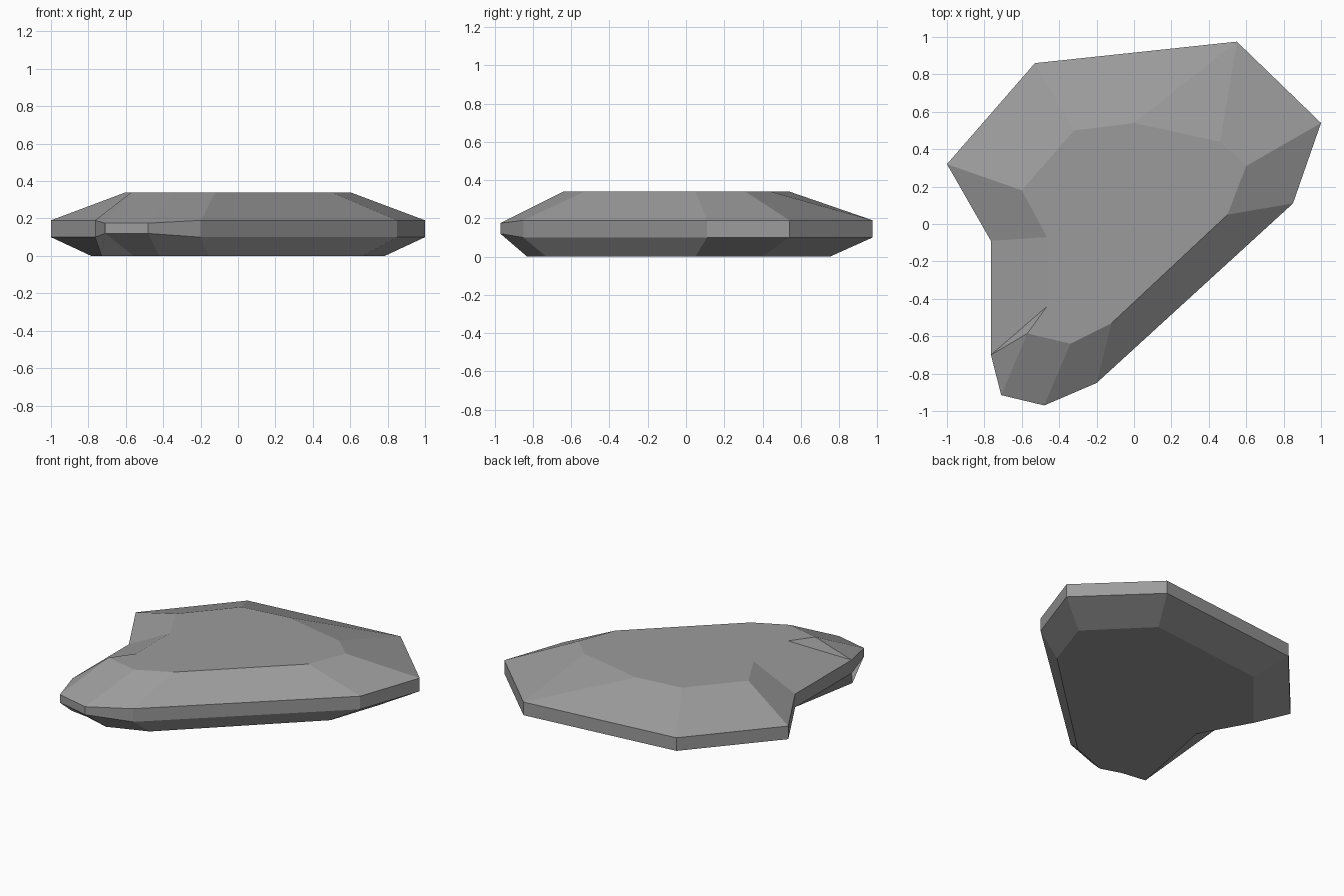
import bpy
import bmesh

default_cube = bpy.data.objects.get("Cube")
if default_cube:
    bpy.data.objects.remove(default_cube, do_unlink=True)

TOP_HEIGHT = 0.34

# Each outline corner, with the plateau corners it slopes up to
outline = [
    ((-1, .32), [(-.6, .18)]),
    ((-.53, .86), [(-.32, .5)]),
    ((.55, .975), [(0, .54), (.46, .44)]),
    ((1, .54), [(.6, .31)]),
    ((.85, .11), [(.5, .05)]),
    ((-.2, -.85), [(-.12, -.53)]),
    ((-.48, -.97), [(-.34, -.64)]),
    ((-.71, -.915), [(-.57, -.585)]),
    ((-.765, -.7), [(-.57, -.585), (-.465, -.44)]),
    ((-.765, -.09), [(-.465, -.07)]),
]
nose_corners = {6, 7}              # the rim is thinner here
underside_exceptions = {6: (-.42, -.83), 8: (-.73, -.76)}


def make_material(name, colour):
    material = bpy.data.materials.new(name)
    material.use_nodes = True
    material.diffuse_color = colour
    shader = material.node_tree.nodes["Principled BSDF"]
    shader.inputs["Base Color"].default_value = colour
    shader.inputs["Roughness"].default_value = 0.9
    return material


def underside_corner(index, x, y):
    """Shrink the outline towards the middle for the flat base."""
    return underside_exceptions.get(index, (x * .785, y * .813 - .04))


def build_rock():
    bm = bmesh.new()
    upper_rim, lower_rim, base, plateau = [], [], [], []
    shared = {}

    # Corner rings from plateau to base
    for index, ((x, y), tops) in enumerate(outline):
        low, high = (.12, .175) if index in nose_corners else (.1, .19)
        upper_rim.append(bm.verts.new((x, y, high)))
        lower_rim.append(bm.verts.new((x, y, low)))
        base.append(bm.verts.new((*underside_corner(index, x, y), 0)))
        for top in tops:
            if top not in shared:
                shared[top] = bm.verts.new((*top, TOP_HEIGHT))
        plateau.append([shared[top] for top in tops])

    def add_face(*corners):
        bm.faces.new(list(dict.fromkeys(corners)))

    # Sloped shoulder, upright rim and undercut
    count = len(outline)
    for i in range(count):
        j = (i + 1) % count
        add_face(upper_rim[i], upper_rim[j], plateau[j][0], plateau[i][-1])
        add_face(lower_rim[i], lower_rim[j], upper_rim[j], upper_rim[i])
        add_face(base[i], base[j], lower_rim[j], lower_rim[i])
        if len(plateau[i]) > 1:
            add_face(upper_rim[i], *plateau[i])

    # Flat plateau and base
    add_face(*shared.values())
    add_face(*base)
    bmesh.ops.recalc_face_normals(bm, faces=bm.faces[:])

    mesh = bpy.data.meshes.new("flat_rock")
    bm.to_mesh(mesh)
    bm.free()
    rock = bpy.data.objects.new("flat_rock", mesh)
    bpy.context.collection.objects.link(rock)
    return rock


rock = build_rock()
rock.data.materials.append(make_material("stone_grey", (.33, .33, .33, 1)))
